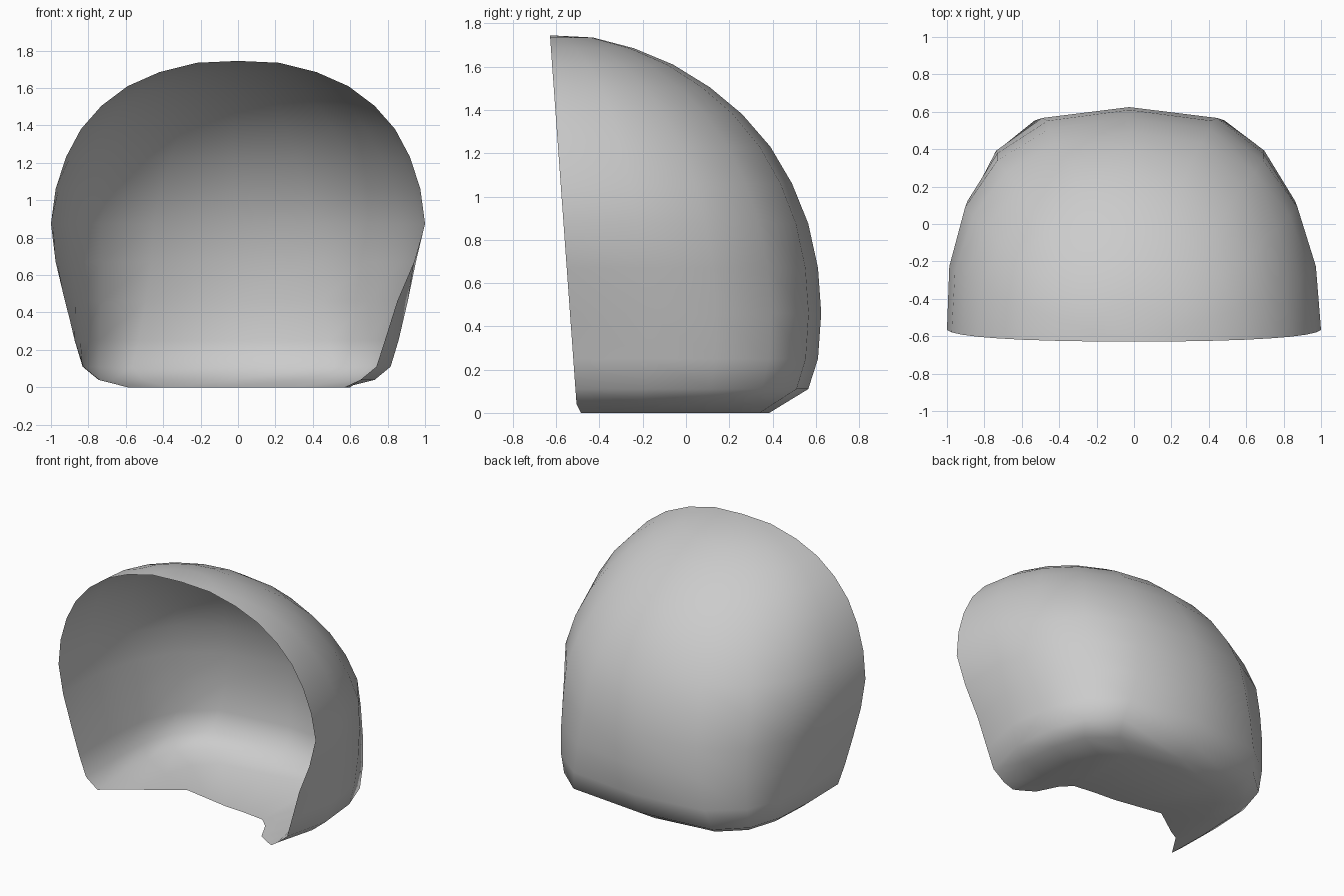
import bpy, bmesh

if "Cube" in bpy.data.objects:
    bpy.data.objects.remove(bpy.data.objects["Cube"])

# Horizontal rings, top to bottom: height, half width at the open front, back y, squareness
RINGS = [(1.735, .22, -.43, 2.0), (1.685, .42, -.24, 2.0), (1.61, .59, -.06, 2.0),
         (1.505, .73, .11, 2.05), (1.38, .84, .26, 2.1), (1.23, .92, .39, 2.2),
         (1.06, .975, .49, 2.35), (.875, 1.0, .565, 2.5), (.67, .975, .61, 2.6),
         (.46, .925, .625, 2.9), (.25, .87, .61, 3.4), (.11, .825, .565, 4.0),
         (.04, .74, .45, 4.0), (0, .58, .385, 3.5)]
DEPTHS = [0, .3, .58, .8, .95, 1]          # columns from the rim to the back
# Front edge of the floor, right to left: x, y
FLOOR_EDGE = [(.55, -.46), (.47, -.41), (.40, -.27), (.33, -.20), (.17, -.18),
              (.02, -.17), (-.15, -.14), (-.32, -.11), (-.42, -.18), (-.52, -.25)]
SHIFT = -.025                               # the back ridge sits a little left


def ring_points(z, w, back, n):
    """Superelliptic arc from the right rim around the back to the left rim."""
    front = -.503 - .072 * z

    def point(u, side):
        r = (1 - u ** n) ** (1 / n)
        x = side * w * r + SHIFT * u
        # Lower right rim is pinched inwards
        if u == 0 and side > 0 and 0 < z < .85:
            x -= .085 * min(1, (.85 - z) / .45)
        return x, front + (back - front) * u, z

    return [point(u, 1) for u in DEPTHS] + [point(u, -1) for u in DEPTHS[-2::-1]]


# Hood shell
bm = bmesh.new()
rows = [[bm.verts.new(p) for p in ring_points(*ring)] for ring in RINGS]
for a, b in zip(rows, rows[1:]):
    for i in range(len(a) - 1):
        bm.faces.new((a[i], a[i + 1], b[i + 1], b[i]))

# Crown closing the top
crown = bm.verts.new((0, -.628, 1.745))
for i in range(len(rows[0]) - 1):
    bm.faces.new((crown, rows[0][i + 1], rows[0][i]))

# Floor running forward to its cut edge
floor = rows[-1]
floor[0].co.x, floor[0].co.y = .60, -.485
floor[-1].co.x, floor[-1].co.y = -.59, -.29
edge = [bm.verts.new((x, y, 0)) for x, y in FLOOR_EDGE]
bm.faces.new((floor[0], floor[1], edge[0]))
for i in range(len(edge) - 1):
    bm.faces.new((floor[i + 1], floor[i + 2], edge[i + 1], edge[i]))

bmesh.ops.recalc_face_normals(bm, faces=bm.faces)
if sum(f.normal.y * f.calc_area() for f in bm.faces) < 0:
    bmesh.ops.reverse_faces(bm, faces=bm.faces)
for f in bm.faces:
    f.smooth = True
mesh = bpy.data.meshes.new("hood_shell")
bm.to_mesh(mesh)
bm.free()
bpy.context.collection.objects.link(bpy.data.objects.new("hood_shell", mesh))
